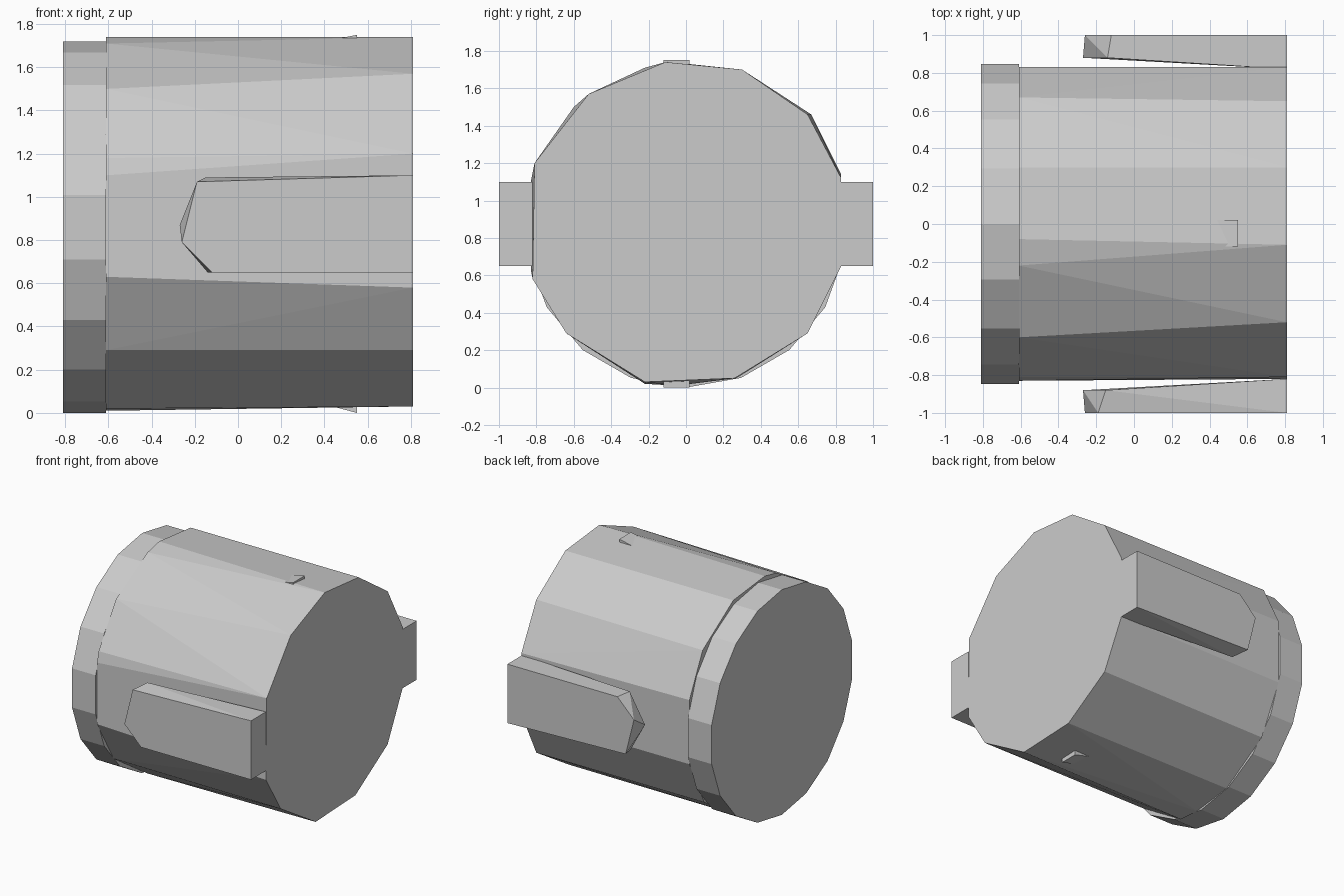
import bpy
import bmesh
import math

cube = bpy.data.objects.get("Cube")
if cube:
    bpy.data.objects.remove(cube, do_unlink=True)

# One plain grey for the whole model
grey = bpy.data.materials.new("plain grey")
grey.use_nodes = True
colour = (0.6, 0.6, 0.6, 1)
grey.diffuse_color = colour
grey.node_tree.nodes["Principled BSDF"].inputs["Base Color"].default_value = colour


def hull_part(name, points):
    """Make a flat-faced convex solid around a set of points."""
    bm = bmesh.new()
    for point in points:
        bm.verts.new(point)
    result = bmesh.ops.convex_hull(bm, input=bm.verts[:])
    spare = set(result["geom_interior"] + result["geom_unused"])
    loose = [item for item in spare if isinstance(item, bmesh.types.BMVert)]
    bmesh.ops.delete(bm, geom=loose, context="VERTS")
    bmesh.ops.dissolve_limit(bm, angle_limit=math.radians(1),
                             verts=bm.verts[:], edges=bm.edges[:])
    bmesh.ops.recalc_face_normals(bm, faces=bm.faces[:])
    mesh = bpy.data.meshes.new(name)
    bm.to_mesh(mesh)
    bm.free()
    mesh.materials.append(grey)
    part = bpy.data.objects.new(name, mesh)
    bpy.context.collection.objects.link(part)
    return part


def section(x, outline):
    """Place a (y, z) outline across the barrel axis."""
    return [(x, y, z) for y, z in outline]


# Barrel: two slightly different faceted outlines joined together
end_x = 0.81
collar_x = -0.61
open_outline = [
    (-0.11, 1.74), (0.3, 1.7), (0.65, 1.46), (0.83, 1.12),
    (0.83, 0.65), (0.65, 0.29), (0.26, 0.05), (-0.22, 0.03),
    (-0.64, 0.29), (-0.82, 0.58), (-0.81, 1.2), (-0.52, 1.57),
]
inner_outline = [
    (-0.22, 1.71), (-0.08, 1.74), (0.3, 1.7), (0.67, 1.46),
    (0.83, 1.14), (0.83, 0.65), (0.65, 0.29), (0.27, 0.05),
    (-0.05, 0.01), (-0.22, 0.02), (-0.63, 0.29), (-0.83, 0.63),
    (-0.83, 1.1), (-0.81, 1.18), (-0.6, 1.5),
]
hull_part("barrel", section(collar_x, inner_outline) + section(end_x, open_outline))

# Collar: a finer faceted band at the far end
sides = 18
collar_outline = []
for index in range(sides):
    angle = math.tau * (index + 0.5) / sides
    collar_outline.append((0.86 * math.cos(angle), 0.86 + 0.86 * math.sin(angle)))
hull_part("end_collar",
          section(-end_x, collar_outline) + section(collar_x, collar_outline))

# Side lugs: a block with a pointed nose, turned half round for the back
outer_face = [(end_x, 1.1), (-0.19, 1.07), (-0.26, 0.79), (-0.12, 0.65), (end_x, 0.65)]
inner_nose = [(-0.15, 1.09), (-0.27, 0.87), (-0.14, 0.65)]
lug = [(x, -1, z) for x, z in outer_face]
lug += [(x, -0.88, z) for x, z in inner_nose]
lug += [(end_x, -0.82, z) for z in (0.65, 1.1)]
hull_part("front_lug", lug)
hull_part("back_lug", [(x, -y, 1.75 - z) for x, y, z in lug])

# Small raised wedges above and below
for name, foot, tip in (("top_wedge", 1.72, 1.75), ("bottom_wedge", 0.04, 0)):
    wedge = []
    for y in (-0.12, 0.02):
        wedge += [(0.4, y, foot), (0.55, y, foot), (0.55, y, tip)]
    hull_part(name, wedge)
